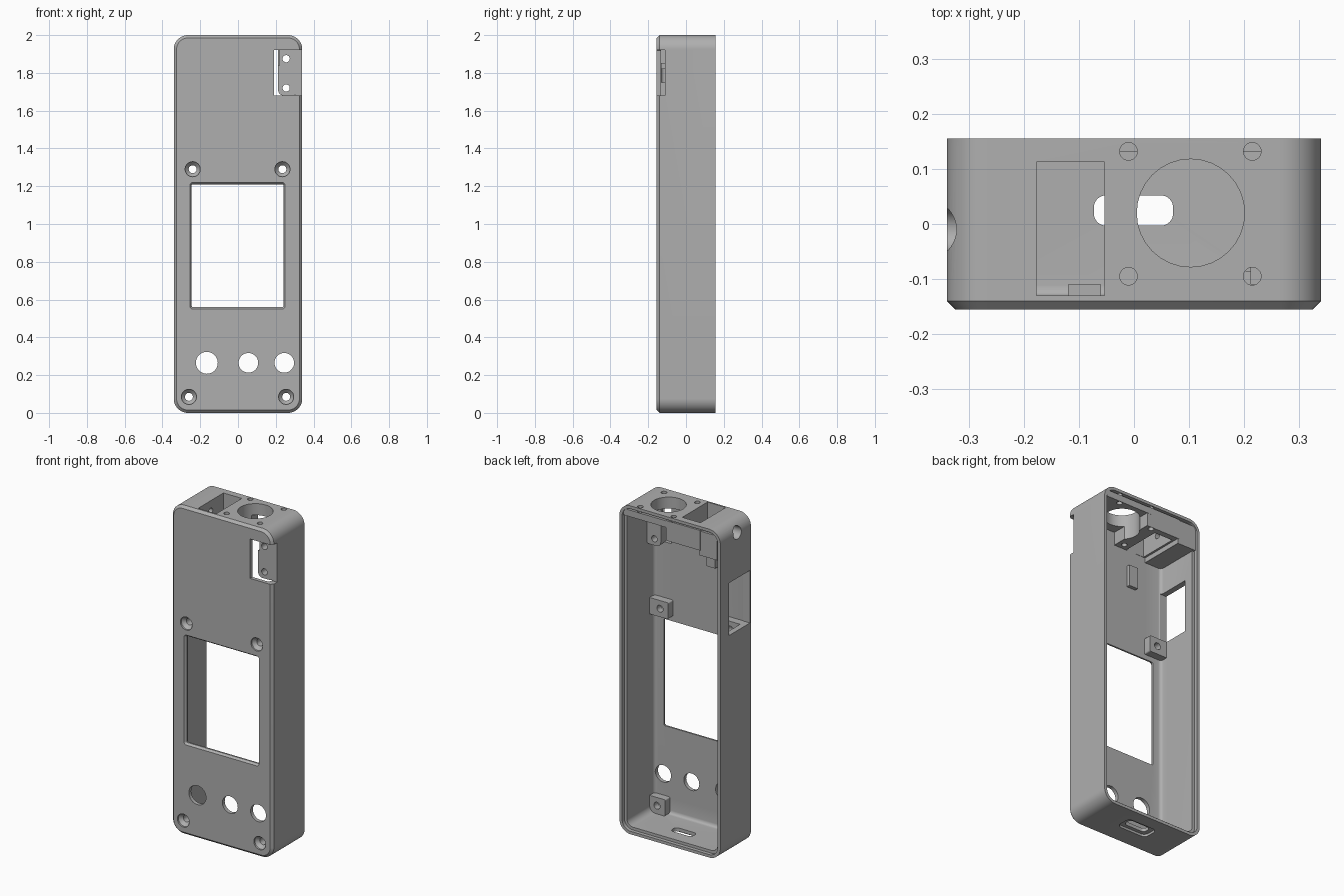
import bpy
import bmesh
from math import cos, sin, pi, radians

if "Cube" in bpy.data.objects:
    bpy.data.objects.remove(bpy.data.objects["Cube"])

GREY = (0.43, 0.43, 0.43, 1)
grey = bpy.data.materials.new("plain grey")
grey.use_nodes = True
grey.diffuse_color = GREY
grey.node_tree.nodes["Principled BSDF"].inputs["Base Color"].default_value = GREY

# How (u, v, depth) maps onto x, y, z for each extrusion axis
PLACE = {"X": lambda u, v, d: (d, u, v),
         "Y": lambda u, v, d: (u, d, v),
         "Z": lambda u, v, d: (u, v, d)}


def ring(u0, u1, v0, v1, r, steps):
    """Rounded rectangle outline."""
    r = min(max(r, 0.0005), (u1 - u0) / 2, (v1 - v0) / 2)
    corners = [(u1 - r, v1 - r), (u0 + r, v1 - r), (u0 + r, v0 + r), (u1 - r, v0 + r)]
    return [(cu + r * cos((q + i / steps) * pi / 2), cv + r * sin((q + i / steps) * pi / 2))
            for q, (cu, cv) in enumerate(corners) for i in range(steps + 1)]


def loft(name, axis, box, r, sections, steps=8):
    """Solid through (depth, inset) sections of one rounded rectangle."""
    bm = bmesh.new()
    u0, u1, v0, v1 = box
    rings = []
    for d, k in sections:
        pts = ring(u0 + k, u1 - k, v0 + k, v1 - k, r - k, steps)
        rings.append([bm.verts.new(PLACE[axis](u, v, d)) for u, v in pts])
    n = len(rings[0])
    for a, b in zip(rings, rings[1:]):
        for i in range(n):
            bm.faces.new((a[i], a[(i + 1) % n], b[(i + 1) % n], b[i]))
    bm.faces.new(rings[0])
    bm.faces.new(rings[-1])
    bmesh.ops.remove_doubles(bm, verts=bm.verts, dist=0.00001)
    bmesh.ops.recalc_face_normals(bm, faces=bm.faces)
    mesh = bpy.data.meshes.new(name)
    bm.to_mesh(mesh)
    bm.free()
    mesh.materials.append(grey)
    obj = bpy.data.objects.new(name, mesh)
    bpy.context.collection.objects.link(obj)
    return obj


def block(name, x, y, z, r=0.0):
    return loft(name, "Y", (*x, *z), r, [(y[0], 0), (y[1], 0)], 5 if r else 1)


def hole(axis, u, v, r, d0, d1):
    return loft("hole_cutter", axis, (u - r, u + r, v - r, v + r), r, [(d0, 0), (d1, 0)])


def combine(tool, operation):
    tool.hide_render = True
    mod = body.modifiers.new(operation, "BOOLEAN")
    mod.operation = operation
    mod.solver = "EXACT"
    mod.object = tool
    bpy.context.view_layer.objects.active = body
    bpy.ops.object.modifier_apply(modifier=mod.name)
    bpy.data.objects.remove(tool)


def add(tool):
    combine(tool, "UNION")


def cut(tool):
    combine(tool, "DIFFERENCE")


# Outer shell: rounded box with a chamfered front edge
W, D, H, R = 0.34, 0.155, 2.0, 0.075
outline = (-W, W, 0, H)
body = loft("enclosure_body", "Y", outline, R, [(-D, 0.015), (-D + 0.015, 0), (D, 0)], 12)

# Open-backed cavity with filleted floor, and the lid lip at its rim
WALL, FLOOR, FILLET = 0.035, -0.132, 0.02
fillet = [(FLOOR + FILLET * (1 - cos(t * pi / 8)), WALL + FILLET * (1 - sin(t * pi / 8)))
          for t in range(5)]
cut(loft("cavity_cutter", "Y", outline, R, fillet + [(0.2, WALL)], 12))
cut(loft("lip_cutter", "Y", outline, R, [(0.133, 0.018), (0.2, 0.018)], 12))

# Thick top: socket plate, deep centre block and side corner block
add(block("socket_plate", (0.0, 0.315), (-0.14, 0.15), (1.93, 1.97)))
add(block("centre_block", (-0.2, 0.03), (-0.141, 0.149), (1.85, 1.972)))
add(block("corner_block", (-0.314, -0.19), (-0.142, 0.148), (1.82, 1.968)))
add(block("guide_rib", (-0.12, -0.06), (-0.143, -0.11), (1.62, 1.86)))

# Hinge notch in the front corner, with its screw tab behind
cut(block("notch_cutter", (0.19, 0.4), (-0.2, -0.11), (1.68, 1.92)))
add(block("notch_tab", (0.212, 0.32), (-0.11, -0.06), (1.68, 1.95), 0.03))
for z in (1.72, 1.875):
    cut(hole("Y", 0.255, z, 0.019, -0.2, 0.0))

# Front screw bosses with countersunk holes
for x, z in ((-0.24, 1.29), (0.235, 1.29), (-0.26, 0.085), (0.255, 0.085)):
    side = 1 if x > 0 else -1
    span = sorted((x - side * 0.055, side * 0.318))
    add(block("screw_boss", span, (-0.145, -0.085), (max(z - 0.05, 0.027), z + 0.05), 0.008))
    cut(loft("countersink_cutter", "Y", (x - 0.04, x + 0.04, z - 0.04, z + 0.04), 0.04,
             [(-0.2, 0), (-0.145, 0), (-0.125, 0.019), (0.0, 0.019)]))

# Display opening with a bevelled edge
cut(loft("display_cutter", "Y", (-0.255, 0.25, 0.55, 1.22), 0.016,
         [(-0.2, 0), (-D, 0), (-0.142, 0.01), (0.0, 0.01)]))

# Button holes
for x, r in ((-0.165, 0.058), (0.055, 0.052), (0.245, 0.052)):
    cut(hole("Y", x, 0.265, r, -0.2, -0.09))

# Top openings: round socket, its four screws and the rectangular pocket
cut(hole("Z", 0.103, 0.02, 0.098, 1.8, 2.1))
for x in (-0.01, 0.215):
    for y in (-0.095, 0.132):
        cut(hole("Z", x, y, 0.016, 1.84, 2.1))
cut(block("pocket_cutter", (-0.177, -0.054), (-0.13, 0.113), (1.75, 2.1)))

# Side openings: window and stepped round hole
cut(block("window_cutter", (-0.5, -0.25), (-0.13, 0.07), (1.34, 1.66)))
cut(hole("X", -0.01, 1.935, 0.038, -0.5, -0.28))
cut(hole("X", -0.01, 1.935, 0.02, -0.3, -0.15))

# Port slot in the base, inside a shallow recess
cut(loft("port_recess_cutter", "Z", (-0.1, 0.1, -0.025, 0.075), 0.03, [(-0.1, 0), (0.014, 0)]))
cut(loft("port_cutter", "Z", (-0.073, 0.071, -0.003, 0.052), 0.022, [(-0.1, 0), (0.1, 0)]))

# Smooth the curves, keep the edges sharp
bpy.ops.object.select_all(action="DESELECT")
body.select_set(True)
bpy.context.view_layer.objects.active = body
bpy.ops.object.shade_smooth_by_angle(angle=radians(30))
